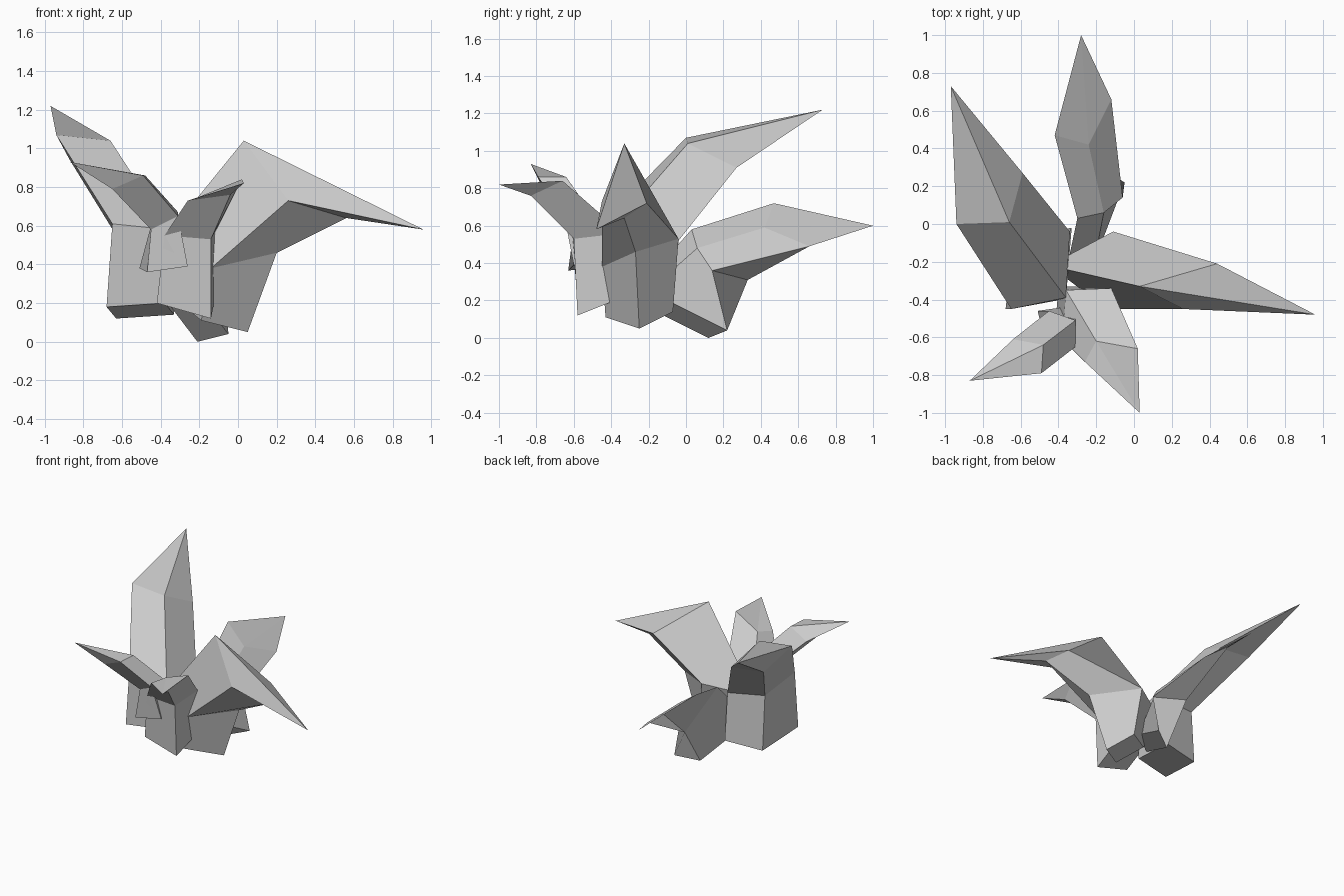
import bpy
import bmesh
from mathutils import Vector

# Remove the default object
default_cube = bpy.data.objects.get("Cube")
if default_cube:
    bpy.data.objects.remove(default_cube, do_unlink=True)


def make_material(name, colour):
    material = bpy.data.materials.new(name)
    material.use_nodes = True
    material.diffuse_color = colour
    shader = material.node_tree.nodes["Principled BSDF"]
    shader.inputs["Base Color"].default_value = colour
    return material


grey = make_material("plain grey", (0.6, 0.6, 0.6, 1))


def ring(*corners):
    """Four-cornered cross-section; a missing corner completes the parallelogram."""
    points = [Vector(corner) for corner in corners]
    if len(points) < 4:
        first, middle, last = points
        points.append(first + last - middle)
    return points


def build_leaf(name, root, bend, shoulder, tip):
    """Skin a closed four-sided leaf: root, bend and shoulder sections, then a point."""
    mesh = bpy.data.meshes.new(name)
    bm = bmesh.new()
    rings = [[bm.verts.new(point) for point in section]
             for section in (root, bend, shoulder)]
    point = bm.verts.new(tip)
    bm.faces.new(rings[0])
    for lower, upper in zip(rings, rings[1:]):
        for i in range(len(lower)):
            j = (i + 1) % len(lower)
            bm.faces.new((lower[i], lower[j], upper[j], upper[i]))
    last = rings[-1]
    for i in range(len(last)):
        bm.faces.new((last[i], last[(i + 1) % len(last)], point))
    bmesh.ops.recalc_face_normals(bm, faces=bm.faces[:])
    bm.to_mesh(mesh)
    bm.free()
    mesh.materials.append(grey)
    leaf = bpy.data.objects.new(name, mesh)
    bpy.context.collection.objects.link(leaf)
    return leaf


# Tall leaf sweeping up to the back right
build_leaf(
    "tall_right_leaf",
    root=ring((-.68, -.45, .18), (-.63, -.07, .12), (-.33, -.02, .14)),
    bend=ring((-.65, -.45, .61), (-.63, -.1, .55), (-.34, -.04, .52)),
    shoulder=ring((-.94, 0, 1.07), (-.87, .26, .94), (-.59, .27, .91)),
    tip=(-.97, .73, 1.22),
)

# Broad leaf drooping out to the left
build_leaf(
    "broad_left_leaf",
    root=ring((-.19, -.43, .11), (.05, -.25, .05), (-.06, -.07, .14)),
    bend=ring((-.14, -.45, .38), (.2, -.27, .46), (-.11, -.04, .53)),
    shoulder=ring((.26, -.45, .73), (.56, -.33, .64), (.44, -.21, .72),
                  (.03, -.33, 1.04)),
    tip=(.96, -.48, .58),
)

# Low leaf reaching to the back
build_leaf(
    "back_leaf",
    root=ring((-.37, -.3, .21), (-.21, .12, 0), (-.05, .22, .04)),
    bend=ring((-.3, .03, .58), (-.22, .33, .31), (-.06, .14, .36),
              (-.16, .06, .48)),
    shoulder=ring((-.42, .47, .72), (-.3, .71, .62), (-.12, .66, .49)),
    tip=(-.28, 1, .6),
)

# Leaf pointing to the front
build_leaf(
    "front_leaf",
    root=ring((-.42, -.58, .2), (-.14, -.58, .12), (-.12, -.33, .22)),
    bend=ring((-.38, -.61, .55), (-.14, -.6, .53), (-.12, -.34, .56)),
    shoulder=ring((-.26, -.73, .73), (-.04, -.83, .76), (.02, -.66, .84),
                  (-.2, -.62, .75)),
    tip=(.03, -1, .82),
)

# Small leaf pointing to the front right
build_leaf(
    "small_front_right_leaf",
    root=ring((-.26, -.6, .39), (-.47, -.63, .36), (-.51, -.46, .38)),
    bend=ring((-.31, -.65, .65), (-.45, -.6, .58), (-.45, -.46, .6)),
    shoulder=ring((-.49, -.79, .86), (-.65, -.76, .79), (-.64, -.61, .79)),
    tip=(-.87, -.83, .93),
)
